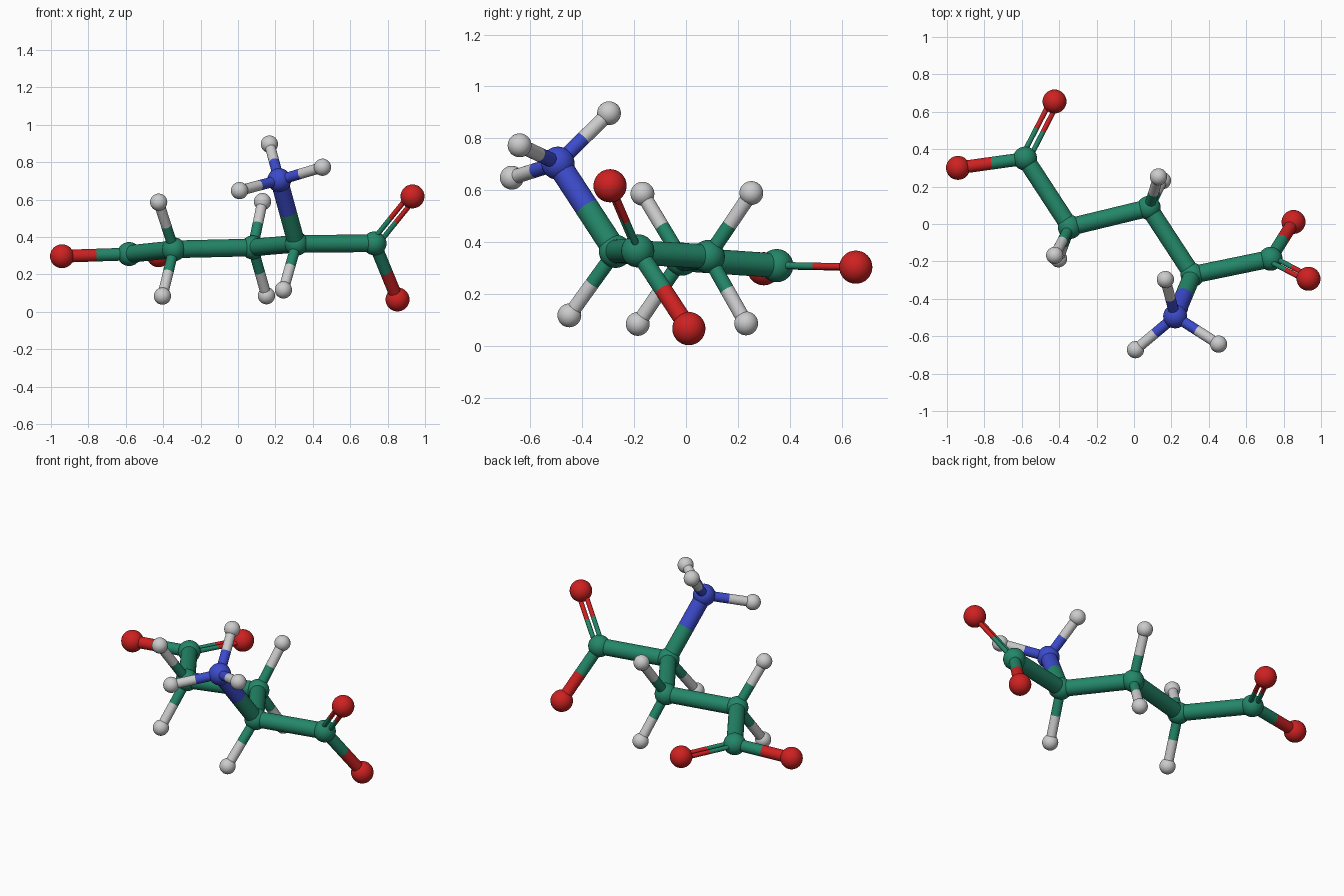
import bpy
from mathutils import Vector

cube = bpy.data.objects.get("Cube")
if cube:
    bpy.data.objects.remove(cube, do_unlink=True)


def material(name, rgb):
    mat = bpy.data.materials.new(name)
    mat.use_nodes = True
    mat.diffuse_color = (*rgb, 1)
    mat.node_tree.nodes["Principled BSDF"].inputs["Base Color"].default_value = (*rgb, 1)
    return mat


# One colour and ball radius per element
MATS = {
    "carbon": material("green", (0.017, 0.24, 0.14)),
    "oxygen": material("red", (0.62, 0.015, 0.015)),
    "nitrogen": material("blue", (0.045, 0.07, 0.6)),
    "hydrogen": material("light grey", (0.6, 0.6, 0.6)),
}
RADIUS = {"carbon": 0.064, "oxygen": 0.064, "nitrogen": 0.064, "hydrogen": 0.046}

# Atom positions
ATOMS = {
    "carbon_acid_left": (0.73, -0.186, 0.366),
    "carbon_alpha": (0.313, -0.272, 0.364),
    "carbon_beta": (0.079, 0.086, 0.344),
    "carbon_gamma": (-0.343, -0.016, 0.334),
    "carbon_acid_right": (-0.582, 0.35, 0.309),
    "oxygen_upper": (0.933, -0.293, 0.617),
    "oxygen_lower": (0.853, 0.011, 0.066),
    "oxygen_side": (-0.941, 0.3, 0.297),
    "oxygen_back": (-0.425, 0.655, 0.303),
    "nitrogen_amine": (0.22, -0.494, 0.704),
    "hydrogen_amine_top": (0.168, -0.297, 0.897),
    "hydrogen_amine_left": (0.452, -0.642, 0.773),
    "hydrogen_amine_right": (0.008, -0.672, 0.648),
    "hydrogen_alpha": (0.243, -0.45, 0.117),
    "hydrogen_beta_top": (0.131, 0.252, 0.589),
    "hydrogen_beta_bottom": (0.152, 0.232, 0.086),
    "hydrogen_gamma_top": (-0.424, -0.168, 0.586),
    "hydrogen_gamma_bottom": (-0.404, -0.186, 0.084),
}
ATOMS = {name: Vector(p) for name, p in ATOMS.items()}

THICK, MEDIUM, THIN, TWIN = 0.047, 0.034, 0.028, 0.0135
TWIN_OFFSET = 0.02

BONDS = [
    ("carbon_acid_left", "carbon_alpha", THICK),
    ("carbon_alpha", "carbon_beta", THICK),
    ("carbon_beta", "carbon_gamma", THICK),
    ("carbon_gamma", "carbon_acid_right", THICK),
    ("carbon_alpha", "nitrogen_amine", THICK),
    ("carbon_acid_left", "oxygen_lower", MEDIUM),
    ("carbon_acid_right", "oxygen_side", MEDIUM),
    ("nitrogen_amine", "hydrogen_amine_top", THIN),
    ("nitrogen_amine", "hydrogen_amine_left", THIN),
    ("nitrogen_amine", "hydrogen_amine_right", THIN),
    ("carbon_alpha", "hydrogen_alpha", THIN),
    ("carbon_beta", "hydrogen_beta_top", THIN),
    ("carbon_beta", "hydrogen_beta_bottom", THIN),
    ("carbon_gamma", "hydrogen_gamma_top", THIN),
    ("carbon_gamma", "hydrogen_gamma_bottom", THIN),
]
# Double bonds: carbon, oxygen, and the other oxygen that sets their plane
DOUBLE_BONDS = [
    ("carbon_acid_left", "oxygen_upper", "oxygen_lower"),
    ("carbon_acid_right", "oxygen_back", "oxygen_side"),
]


def element(name):
    return name.split("_")[0]


def finish(name, kind):
    obj = bpy.context.object
    obj.name = name
    obj.data.materials.append(MATS[kind])
    bpy.ops.object.shade_smooth_by_angle()


def rod(name, start, end, radius, kind):
    axis = end - start
    bpy.ops.mesh.primitive_cylinder_add(
        vertices=32, radius=radius, depth=axis.length, location=(start + end) / 2,
        rotation=axis.to_track_quat("Z", "Y").to_euler())
    finish(name, kind)


def bond(a, b, radius, shift=Vector()):
    # Each half takes the colour of its own atom
    middle = (ATOMS[a] + ATOMS[b]) / 2 + shift
    for near, far in ((a, b), (b, a)):
        rod(f"bond_{near}_to_{far}", ATOMS[near] + shift, middle, radius, element(near))


# Atom balls
for name, place in ATOMS.items():
    bpy.ops.mesh.primitive_uv_sphere_add(
        segments=32, ring_count=16, radius=RADIUS[element(name)], location=place)
    finish(name, element(name))

# Single bonds
for a, b, radius in BONDS:
    bond(a, b, radius)

# Double bonds, as twin rods side by side
for a, b, other in DOUBLE_BONDS:
    along = ATOMS[b] - ATOMS[a]
    normal = along.cross(ATOMS[other] - ATOMS[a])
    side = normal.cross(along).normalized() * TWIN_OFFSET
    for sign in (1, -1):
        bond(a, b, TWIN, side * sign)
